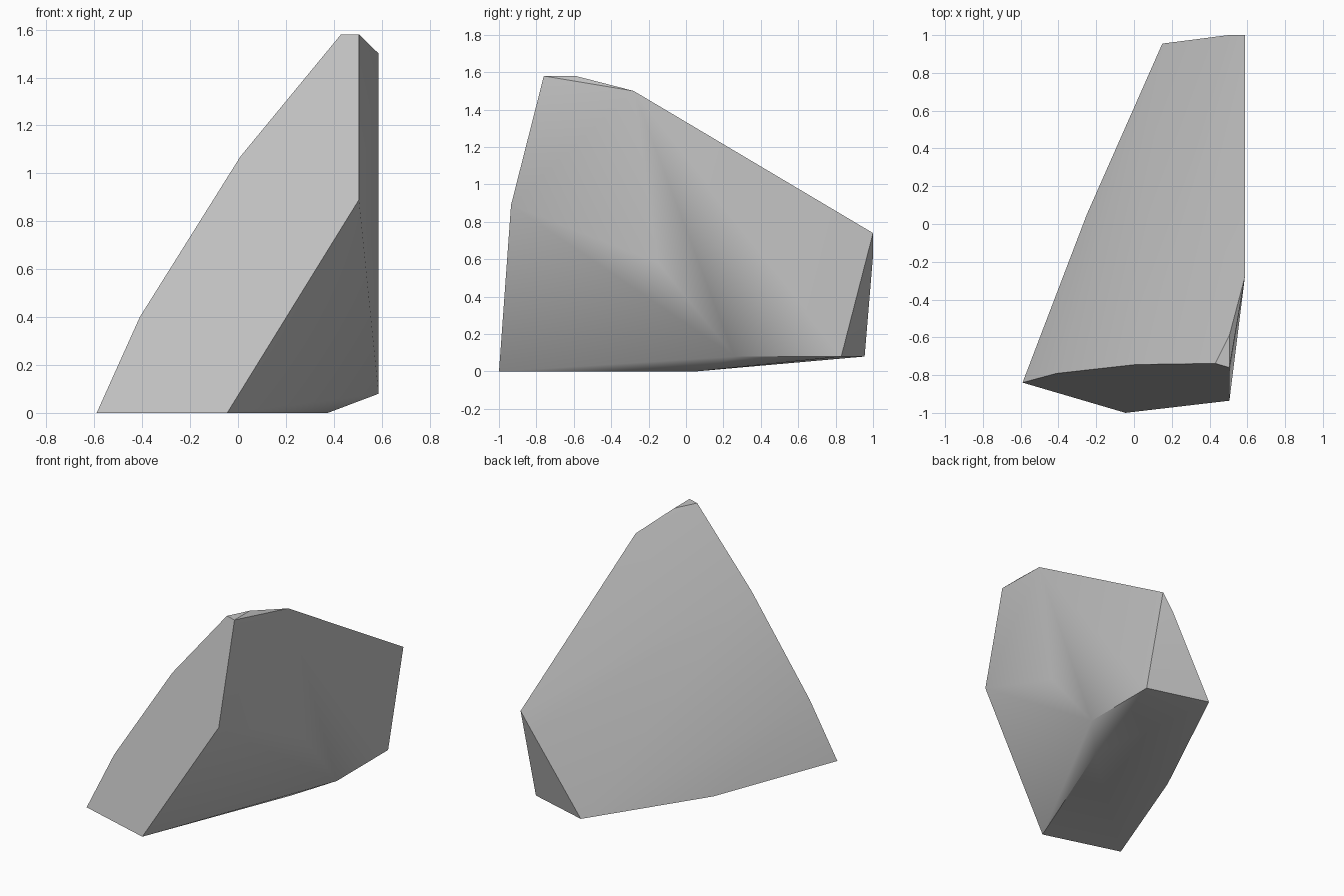
import bpy
import bmesh
import math

default_cube = bpy.data.objects.get("Cube")
if default_cube:
    bpy.data.objects.remove(default_cube, do_unlink=True)


def make_material(name, value):
    material = bpy.data.materials.new(name)
    material.use_nodes = True
    colour = (value, value, value, 1)
    material.diffuse_color = colour
    shader = material.node_tree.nodes["Principled BSDF"]
    shader.inputs["Base Color"].default_value = colour
    shader.inputs["Roughness"].default_value = 0.8
    return material


def front_plane(x, z):
    """Place a point on the leaning, slightly turned front cut."""
    return (x, -1.013 - 0.294 * x + 0.254 * z, z)


def side_plane(y, z):
    """Place a point on the upright right-hand cut."""
    return (0.587, y, z)


# Outline of the front cut, as x and z
front_outline = [(-0.59, 0), (-0.045, 0), (0.505, 0.89), (0.505, 1.58),
                 (0.43, 1.58), (0.01, 1.07), (-0.41, 0.4)]

# Outline of the upright side cut, as y and z
side_outline = [(-0.28, 1.5), (1, 0.74), (0.83, 0.08), (0.26, 0.08), (-0.15, 0.58)]

# Crest, back corners and underside corners
crest = [(0.505, -0.59, 1.58)]
back_corners = [(0.5, 1, 0.62), (0.15, 0.955, 0.08)]
underside = [(0.375, 0.05, 0), (-0.25, 0.05, 0)]

corners = [front_plane(*p) for p in front_outline]
corners += [side_plane(*p) for p in side_outline]
corners += crest + back_corners + underside

# Wrap the chipped boulder around its corners
bm = bmesh.new()
for corner in corners:
    bm.verts.new(corner)
hull = bmesh.ops.convex_hull(bm, input=bm.verts[:])
loose = [v for v in bm.verts if not v.link_faces]
bmesh.ops.delete(bm, geom=loose, context="VERTS")

# Join the triangles of each flat cut into one face
bmesh.ops.dissolve_limit(bm, angle_limit=math.radians(1.5),
                         verts=bm.verts[:], edges=bm.edges[:])
bmesh.ops.recalc_face_normals(bm, faces=bm.faces[:])

mesh = bpy.data.meshes.new("rock")
bm.to_mesh(mesh)
bm.free()
mesh.materials.append(make_material("stone grey", 0.55))

rock = bpy.data.objects.new("rock", mesh)
bpy.context.collection.objects.link(rock)

# Soften the shallow breaks, keep the hard cuts crisp
bpy.ops.object.select_all(action="DESELECT")
rock.select_set(True)
bpy.context.view_layer.objects.active = rock
bpy.ops.object.shade_smooth_by_angle(angle=math.radians(30))
